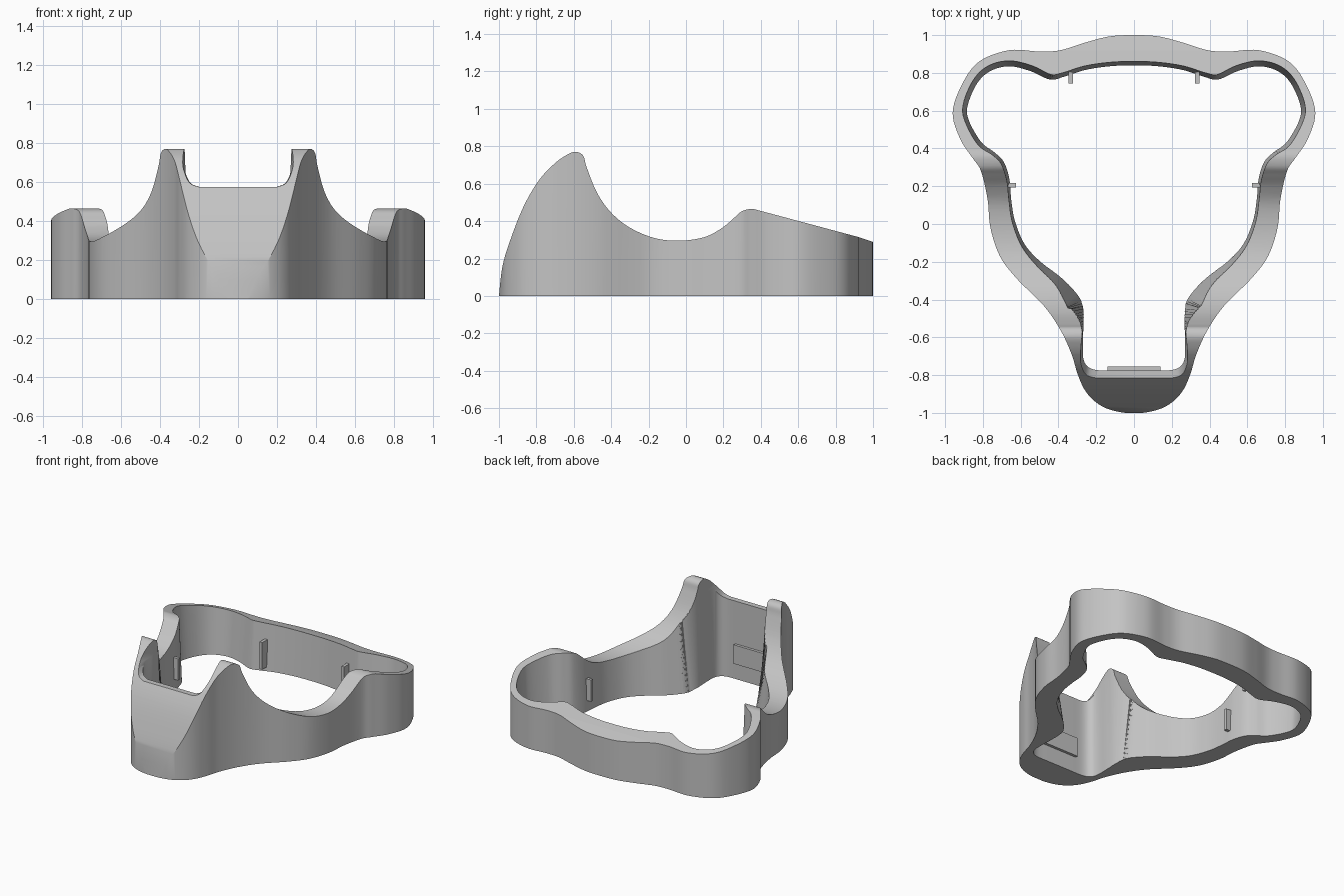
import bpy, bmesh
from mathutils import Vector

default_cube = bpy.data.objects.get("Cube")
if default_cube:
    bpy.data.objects.remove(default_cube, do_unlink=True)

grey = bpy.data.materials.new("plain grey")
grey.use_nodes = True
grey.diffuse_color = (0.55, 0.55, 0.55, 1)
grey.node_tree.nodes["Principled BSDF"].inputs["Base Color"].default_value = grey.diffuse_color


def spline(points, steps, closed):
    """Smooth curve through the points (Catmull-Rom)."""
    pts = [Vector(p) for p in points]
    count = len(pts)
    result = []
    for i in range(count if closed else count - 1):
        if closed:
            a, b, c, d = (pts[(i + k) % count] for k in (-1, 0, 1, 2))
        else:
            a, b, c, d = (pts[min(max(i + k, 0), count - 1)] for k in (-1, 0, 1, 2))
        for s in range(steps):
            t = s / steps
            result.append(b + (c - a) * t / 2 + (a * 2 - b * 5 + c * 4 - d) * t * t / 2
                          + (b * 3 - a - c * 3 + d) * t ** 3 / 2)
    return result if closed else result + [pts[-1]]


def mirrored(half):
    """Close a half outline that starts and ends on the centre line."""
    return half + [(-p[0], *p[1:]) for p in reversed(half[1:-1])]


def loft(name, first, last):
    """Solid between two matching loops of 3D points."""
    mesh = bpy.data.meshes.new(name)
    bm = bmesh.new()
    low = [bm.verts.new(p) for p in first]
    high = [bm.verts.new(p) for p in last]
    bm.faces.new(low)
    bm.faces.new(high)
    for i in range(len(low)):
        bm.faces.new((low[i - 1], low[i], high[i], high[i - 1]))
    bmesh.ops.recalc_face_normals(bm, faces=bm.faces)
    bm.to_mesh(mesh)
    bm.free()
    mesh.materials.append(grey)
    obj = bpy.data.objects.new(name, mesh)
    bpy.context.collection.objects.link(obj)
    return obj


def select_only(obj):
    bpy.ops.object.select_all(action="DESELECT")
    obj.select_set(True)
    bpy.context.view_layer.objects.active = obj


def carve(target, cutter, operation):
    mod = target.modifiers.new(operation.title(), "BOOLEAN")
    mod.operation, mod.object, mod.solver = operation, cutter, "EXACT"
    select_only(target)
    bpy.ops.object.modifier_apply(modifier=mod.name)
    bpy.data.objects.remove(cutter, do_unlink=True)


def block(name, centre, size):
    x, y, z = (s / 2 for s in size)
    corners = [(-x, -y), (x, -y), (x, y), (-x, y)]
    cx, cy, cz = centre
    return loft(name, [(cx + a, cy + b, cz - z) for a, b in corners],
                [(cx + a, cy + b, cz + z) for a, b in corners])


# Outer wall: plan outline raised straight up
outer_half = [(0, -1.003), (.12, -.985), (.2, -.945), (.26, -.88), (.3, -.79), (.33, -.69),
              (.39, -.56), (.48, -.43), (.62, -.29), (.71, -.17), (.76, -.02), (.775, .13),
              (.81, .28), (.855, .35), (.92, .45), (.96, .59), (.91, .74), (.82, .86),
              (.66, .92), (.5, .913), (.39, .92), (.26, .96), (.13, .993), (0, 1)]
outline = spline(mirrored(outer_half), 6, True)
frame = loft("frame", [(p.x, p.y, -.1) for p in outline], [(p.x, p.y, 1) for p in outline])

# Side profile: leaning front, peak, dip, and sloping rear rim
rim = [(-1, 0), (-.98, .165), (-.93, .325), (-.865, .485), (-.785, .62), (-.7, .71),
       (-.635, .755), (-.59, .77), (-.55, .75), (-.53, .685), (-.475, .55), (-.4, .445),
       (-.3, .365), (-.17, .31), (-.035, .295), (.1, .315), (.195, .365), (.26, .42),
       (.3, .453), (.35, .465), (.39, .457)]
side = spline(rim, 6, False) + [Vector(p) for p in ((.917, .316), (1.1, .255), (1.1, 0))]
carve(frame, loft("profile", [(-1.2, p.x, p.y) for p in side],
                  [(1.2, p.x, p.y) for p in side]), "INTERSECT")

# Inner opening: x, y and how far the wall flares outward at the top
inner_half = [(0, -.775, 0), (.1, -.775, 0), (.2, -.773, 0), (.25, -.75, 0), (.27, -.7, 0),
              (.27, -.6, 0), (.267, -.51, .03), (.275, -.42, .12), (.315, -.355, .13),
              (.39, -.28, .1), (.5, -.195, .07), (.58, -.105, .05), (.63, .015, .04),
              (.65, .13, .03), (.66, .24, .03), (.69, .33, .03), (.74, .38, .03),
              (.81, .435, .04), (.875, .55, .04), (.88, .63, .05), (.83, .745, .06),
              (.76, .81, .07), (.66, .835, .07), (.55, .81, .07), (.445, .765, .06),
              (.37, .78, .05), (.26, .815, .05), (.13, .835, .05), (0, .84, .05)]
opening = spline(mirrored(inner_half), 6, True)


def opening_at(z):
    loop = []
    for i, p in enumerate(opening):
        along = (opening[(i + 1) % len(opening)] - opening[i - 1]).xy.normalized()
        shift = p.z * z / .8
        loop.append((p.x + along.y * shift, p.y - along.x * shift, z))
    return loop


carve(frame, loft("opening", opening_at(-.1), opening_at(.9)), "DIFFERENCE")

# Front notch: rounded U that widens towards the front
u_half = spline([(.19, .575), (.235, .595), (.265, .65), (.28, .72), (.28, .9)], 6, False)
u_loop = [(p.x, p.y) for p in u_half] + [(-p.x, p.y) for p in reversed(u_half)]
carve(frame, loft("notch", [(x * 1.15, -1.1, z) for x, z in u_loop],
                  [(x * .95, -.5, z) for x, z in u_loop]), "DIFFERENCE")

select_only(frame)
bpy.ops.object.shade_smooth_by_angle(angle=.5)

# Small clips on the inner walls
for name, sign in (("left", 1), ("right", -1)):
    block(name + "_rear_clip", (sign * .335, .775, .13), (.022, .06, .2))
    block(name + "_side_clip", (sign * .645, .205, .16), (.04, .022, .16))
block("front_clip", (0, -.77, .19), (.28, .03, .14))
